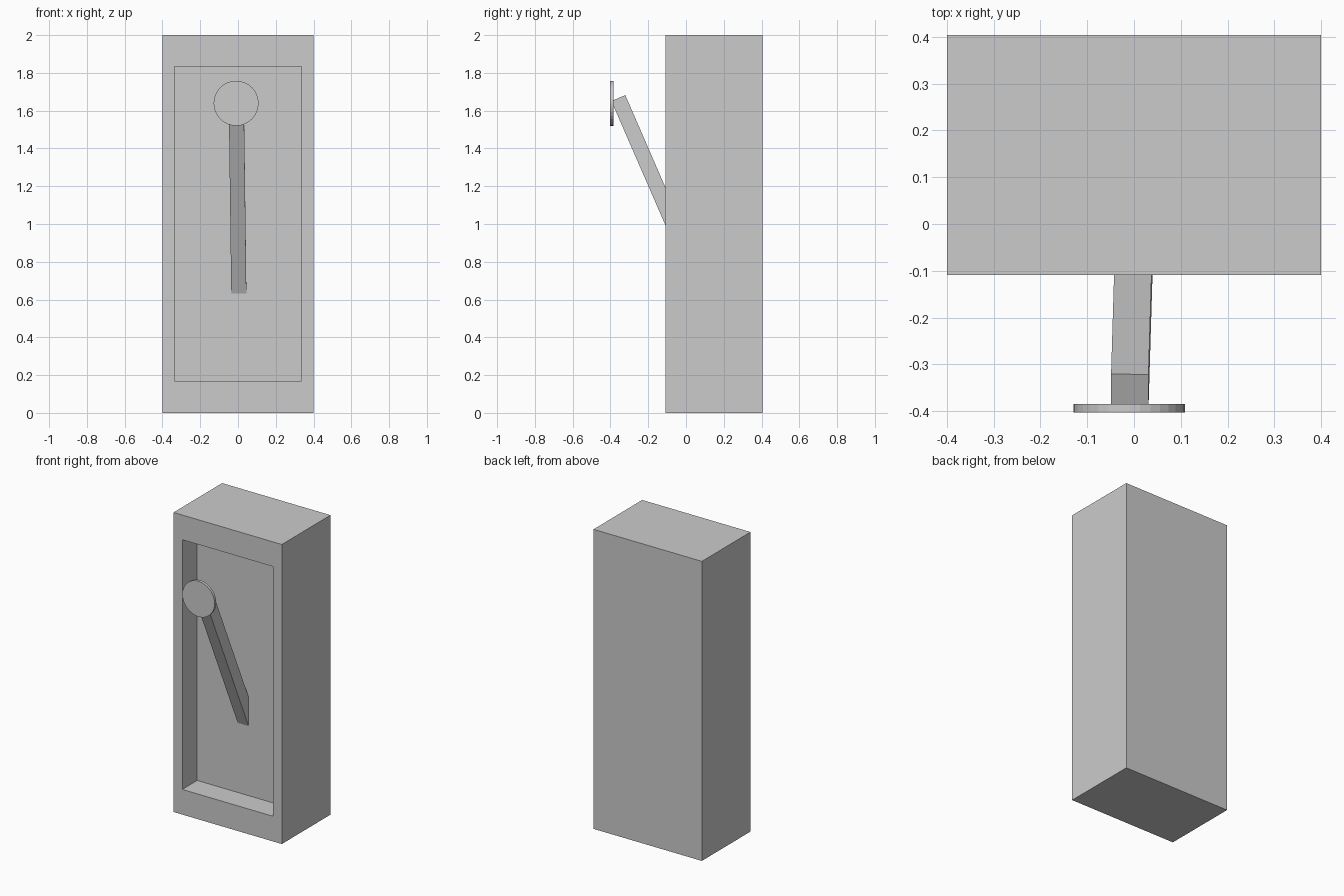
import bpy, bmesh, math
from mathutils import Vector, Matrix

if "Cube" in bpy.data.objects:
    bpy.data.objects.remove(bpy.data.objects["Cube"])


def add_object(name, bm, matrix=Matrix()):
    bmesh.ops.recalc_face_normals(bm, faces=bm.faces)
    mesh = bpy.data.meshes.new(name)
    bm.to_mesh(mesh)
    bm.free()
    obj = bpy.data.objects.new(name, mesh)
    bpy.context.collection.objects.link(obj)
    obj.matrix_world = matrix
    return obj


def box_bmesh(size, centre=(0, 0, 0)):
    bm = bmesh.new()
    bmesh.ops.create_cube(bm, size=1)
    bmesh.ops.scale(bm, vec=size, verts=bm.verts)
    bmesh.ops.translate(bm, vec=centre, verts=bm.verts)
    return bm


# Cabinet: box whose front face is inset, then pushed back into a recess
FRONT, BACK, RECESS = -0.109, 0.404, 0.048
bm = box_bmesh((0.8, BACK - FRONT, 2.0), (0, (FRONT + BACK) / 2, 1.0))
bm.normal_update()
front = min(bm.faces, key=lambda f: f.calc_center_median().y)
bmesh.ops.inset_region(bm, faces=[front], thickness=0.05)
for v in front.verts:
    v.co.x = math.copysign(0.335, v.co.x)
    v.co.z = 1.835 if v.co.z > 1 else 0.168
walls = bmesh.ops.inset_region(bm, faces=[front], thickness=0.0)
for v in front.verts:
    v.co.y = RECESS
add_object("cabinet", bm)

# Lever arm: square bar leaning out of the recess, end buried in the back wall
length = 1.15
axis = Vector((-0.012, -0.399, 0.917)).normalized()
side = (Vector((1, 0, 0)) - axis * axis.x).normalized()
up = axis.cross(side)
tip = Vector((-0.009, -0.358, 1.666))
rot = Matrix((side, up, axis)).transposed().to_4x4()
add_object("lever_arm", box_bmesh((0.08, 0.08, length)),
           Matrix.Translation(tip - axis * length / 2) @ rot)

# Lever knob: thin round disc facing forward
bm = bmesh.new()
bmesh.ops.create_cone(bm, cap_ends=True, segments=32, radius1=0.119,
                      radius2=0.119, depth=0.018)
add_object("lever_knob", bm,
           Matrix.Translation((-0.01, -0.394, 1.639)) @ Matrix.Rotation(math.pi / 2, 4, 'X'))
